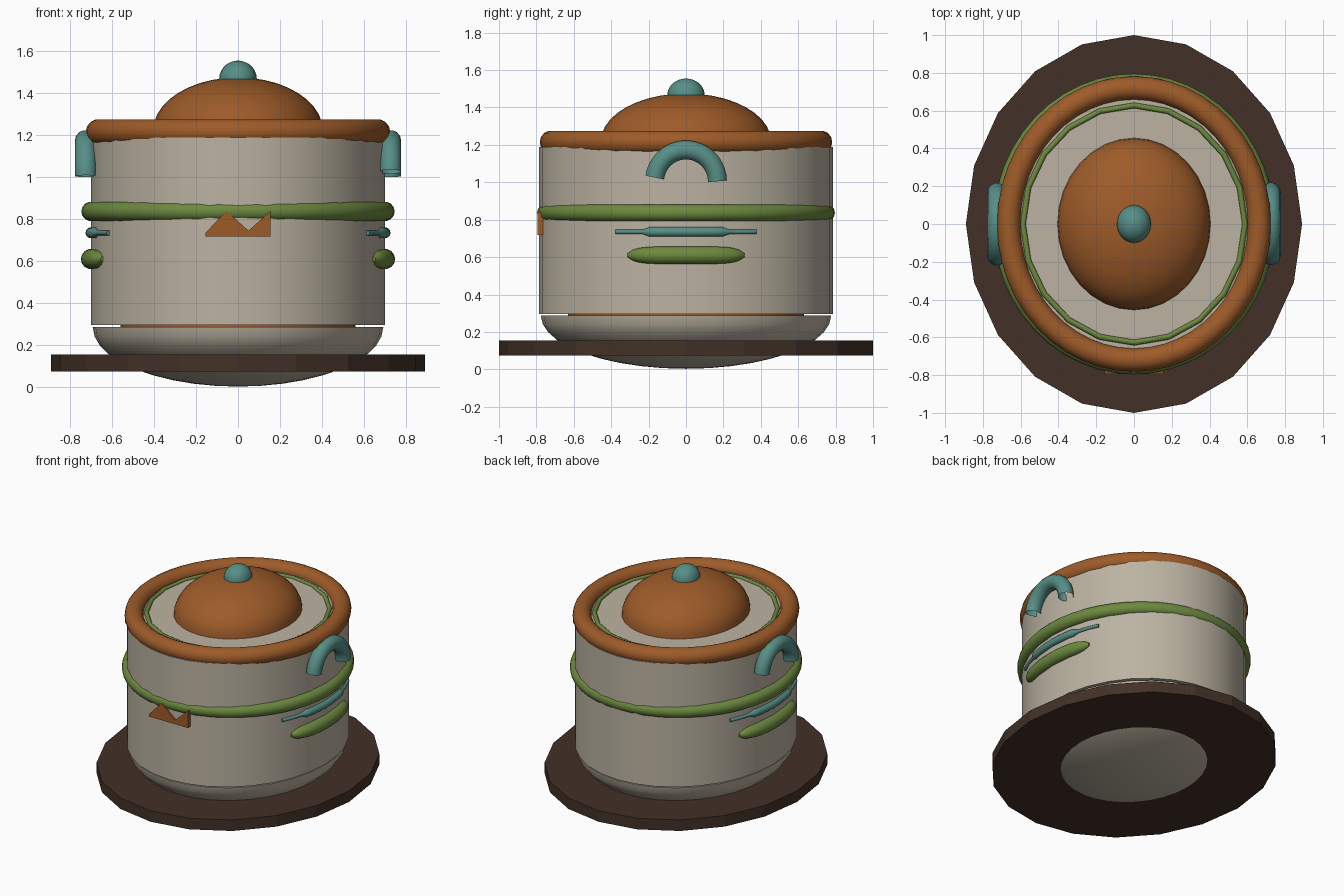
import bpy, bmesh, math
from mathutils import Vector

if "Cube" in bpy.data.objects:
    bpy.data.objects.remove(bpy.data.objects["Cube"])

AX, AY = 0.70, 0.785          # half widths of the oval body


def material(name, rgb):
    m = bpy.data.materials.new(name)
    m.diffuse_color = (*rgb, 1)
    m.use_nodes = True
    m.node_tree.nodes["Principled BSDF"].inputs["Base Color"].default_value = m.diffuse_color
    return m


STONE = material("warm_grey", (0.50, 0.45, 0.36))
ORANGE = material("burnt_orange", (0.34, 0.105, 0.022))
GREEN = material("leaf_green", (0.15, 0.25, 0.05))
TEAL = material("teal", (0.095, 0.27, 0.24))
WOOD = material("dark_wood", (0.055, 0.03, 0.02))


def finish(name, bm, mat, angle=40):
    bmesh.ops.remove_doubles(bm, verts=bm.verts, dist=1e-5)
    bmesh.ops.recalc_face_normals(bm, faces=bm.faces)
    me = bpy.data.meshes.new(name)
    bm.to_mesh(me)
    bm.free()
    ob = bpy.data.objects.new(name, me)
    bpy.context.collection.objects.link(ob)
    me.materials.append(mat)
    bpy.context.view_layer.objects.active = ob
    ob.select_set(True)
    if angle:
        bpy.ops.object.shade_smooth_by_angle(angle=math.radians(angle))
    ob.select_set(False)
    return ob


def skin(bm, rings, wrap):
    """Join rings of points with quads; wrap closes the last ring to the first."""
    vs = [[bm.verts.new(p) for p in r] for r in rings]
    n = len(vs[0])
    for i in range(len(vs) if wrap else len(vs) - 1):
        a, b = vs[i], vs[(i + 1) % len(vs)]
        for j in range(n):
            k = (j + 1) % n
            bm.faces.new((a[j], a[k], b[k], b[j]))
    return vs


def lathe(name, profile, sx, sy, mat, seg=32, angle=40):
    """Oval lathe: profile holds (radius factor, z), closed by end caps."""
    bm = bmesh.new()
    rings = [[(sx * r * math.sin(2 * math.pi * j / seg),
               sy * r * math.cos(2 * math.pi * j / seg), z) for j in range(seg)]
             for r, z in profile]
    vs = skin(bm, rings, False)
    bm.faces.new(vs[0])
    bm.faces.new(vs[-1])
    return finish(name, bm, mat, angle)


def dome(z0, h, a0, a1, n=10):
    """Elliptic arc profile between two elevation angles in degrees."""
    out = []
    for i in range(n + 1):
        a = math.radians(a0 + (a1 - a0) * i / n)
        out.append((max(math.cos(a), 0.004), z0 + h * math.sin(a)))
    return out


def oval_ring(name, mx, my, z, r, mat, seg=48, sides=14):
    bm = bmesh.new()
    rings = []
    for i in range(seg):
        t = 2 * math.pi * i / seg
        rings.append([((mx + r * math.cos(p)) * math.cos(t),
                       (my + r * math.cos(p)) * math.sin(t), z + r * math.sin(p))
                      for p in (2 * math.pi * j / sides for j in range(sides))])
    skin(bm, rings, True)
    return finish(name, bm, mat, 60)


def tube(name, pts, radii, mat, side, cap=True, sides=14):
    """Tube along points on the +x side; side -1 turns it half round the z axis."""
    bm = bmesh.new()
    rings = []
    for i, p in enumerate(pts):
        d = (pts[min(i + 1, len(pts) - 1)] - pts[max(i - 1, 0)]).normalized()
        u = Vector((1, 0, 0)) if abs(d.x) < 0.01 else d.cross(Vector((0, 0, 1))).normalized()
        v = d.cross(u)
        ring = [p + radii[i] * (u * math.cos(a) + v * math.sin(a))
                for a in (2 * math.pi * j / sides for j in range(sides))]
        rings.append([(q.x * side, q.y * side, q.z) for q in ring])
    vs = skin(bm, rings, False)
    if cap:
        bm.faces.new(vs[0])
        bm.faces.new(vs[-1])
    return finish(name, bm, mat, 50)


# Serving board, pot base, seam core and body
lathe("board", [(1, 0.075), (1, 0.155)], 0.89, 1.0, WOOD, 20, 0)
lathe("pot_base", dome(0.287, 0.284, -90, 0), 0.692, 0.776, STONE)
lathe("seam_core", [(1, 0.27), (1, 0.32)], 0.56, 0.63, ORANGE)
lathe("pot_body", [(1, 0.297), (1, 1.19)], AX, AY, STONE)

# Rim, lid, dome and knob
oval_ring("rim", 0.663, 0.72, 1.215, 0.062, ORANGE)
lathe("lid_plate", [(1, 1.185), (1, 1.22)], 0.61, 0.665, STONE)
oval_ring("lid_trim", 0.588, 0.628, 1.22, 0.015, GREEN, 20, 8)
lathe("lid_dome", dome(1.22, 0.255, 0, 90), 0.405, 0.455, ORANGE)
lathe("lid_knob", dome(1.465, 0.09, -60, 90, 12), 0.09, 0.10, TEAL, 24)

# Raised band round the body
oval_ring("band", 0.70, 0.75, 0.837, 0.046, GREEN)


def body_arc(half, z, n=20):
    t = math.asin(half / AY)
    return [Vector((AX * math.cos(a), AY * math.sin(a), z))
            for a in (t * (2 * i / n - 1) for i in range(n + 1))]


for side, label in ((1, "right"), (-1, "left")):
    # Arched handle
    arch = [math.radians(173 * i / 18) for i in range(19)]
    pts = [Vector((0.725, 0.168 * math.cos(a), 1.005 + 0.168 * math.sin(a))) for a in arch]
    tube(label + "_handle", pts, [0.052] * 19, TEAL, side, cap=False)
    # Thin stripe, thicker in the middle
    pts = body_arc(0.375, 0.735)
    radii = [0.026 if abs(p.y) < 0.23 else 0.012 for p in pts]
    tube(label + "_thin_stripe", pts, radii, TEAL, side)
    # Thick stripe with rounded ends
    pts = body_arc(0.31, 0.61)
    radii = [max(0.012, 0.048 * (1 - (abs(p.y) / 0.311) ** 5) ** 0.5) for p in pts]
    tube(label + "_thick_stripe", pts, radii, GREEN, side)

# Zigzag plaque on the front
bm = bmesh.new()
outline = [(-0.155, 0.717), (0.155, 0.717), (0.155, 0.84), (0.05, 0.745),
           (-0.055, 0.84), (-0.155, 0.735)]
face = bm.faces.new([bm.verts.new((x, -0.795, z)) for x, z in outline])
ext = bmesh.ops.extrude_face_region(bm, geom=[face])
bmesh.ops.translate(bm, vec=(0, 0.035, 0),
                    verts=[v for v in ext["geom"] if isinstance(v, bmesh.types.BMVert)])
finish("zigzag_plaque", bm, ORANGE, 0)
